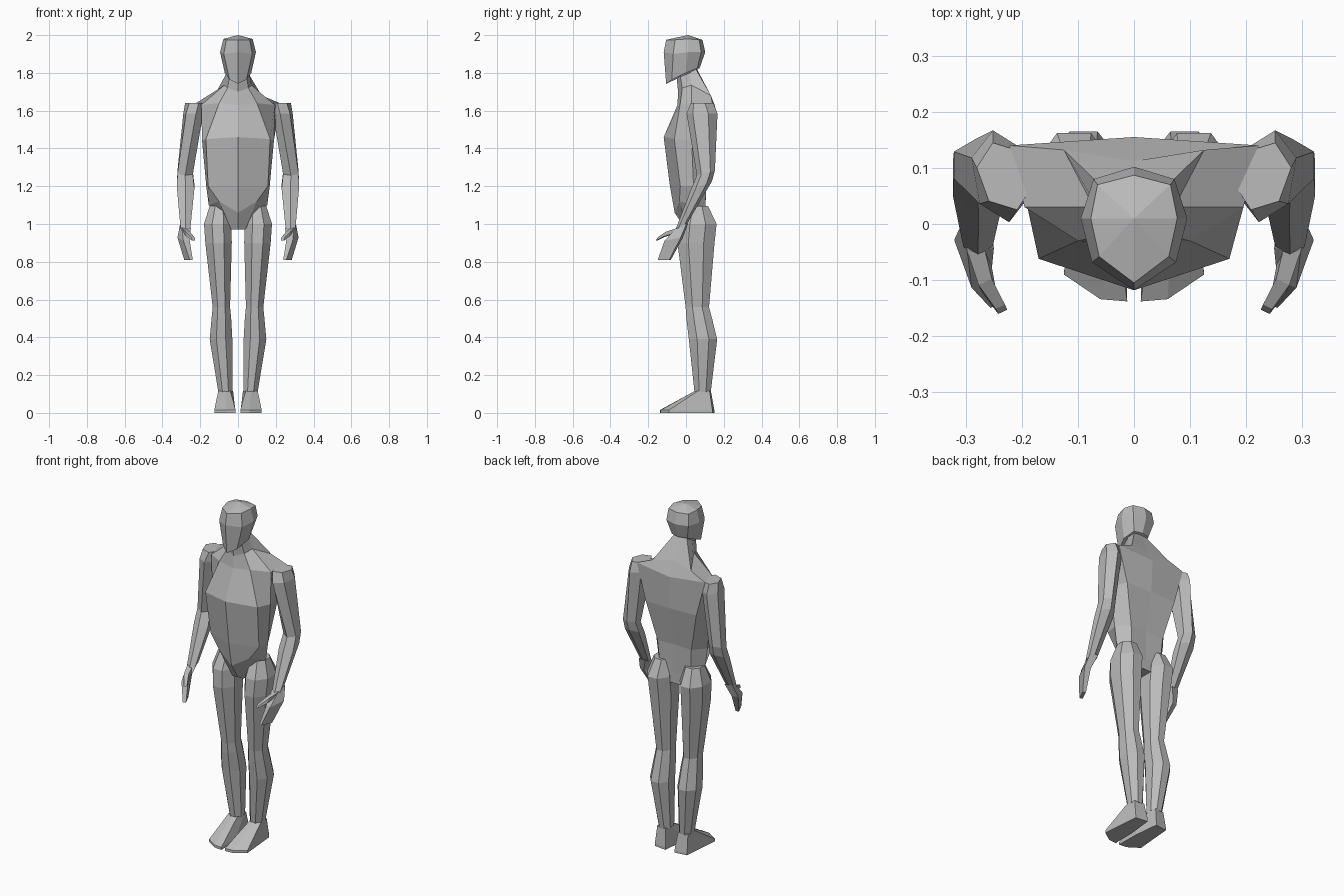
import bpy, bmesh, math
from mathutils import Matrix, Vector

grey = bpy.data.materials.new("plain grey")
grey.diffuse_color = (0.5, 0.5, 0.5, 1)


def loft(name, rings, mirror=False, apex=None):
    """Skin a list of equal-length point rings, capped at both ends."""
    bm = bmesh.new()
    loops = [[bm.verts.new(p) for p in r] for r in rings]
    n = len(loops[0])
    for a, b in zip(loops, loops[1:]):
        for i in range(n):
            bm.faces.new((a[i], a[(i + 1) % n], b[(i + 1) % n], b[i]))
    bm.faces.new(loops[0][::-1])
    if apex:
        tip = bm.verts.new(apex)
        for i in range(n):
            bm.faces.new((loops[-1][i], loops[-1][(i + 1) % n], tip))
    else:
        bm.faces.new(loops[-1])
    bmesh.ops.recalc_face_normals(bm, faces=bm.faces)
    mesh = bpy.data.meshes.new(name)
    bm.to_mesh(mesh)
    bm.free()
    mesh.materials.append(grey)
    ob = bpy.data.objects.new(name, mesh)
    bpy.context.collection.objects.link(ob)
    if mirror:
        ob.modifiers.new("mirror", "MIRROR").use_mirror_merge = False
    return ob


def whole(half):
    """Complete a symmetric ring from its x >= 0 half (front to back)."""
    return half + [(-x, y, z) for x, y, z in half[-2:0:-1]]


def oval(x, y, z, rx, ry, n=8, tilt=0, twist=0):
    """Flat-sided ring fitted to half sizes rx, ry; tilt about x, twist about z."""
    k = 1 / math.cos(math.pi / n)
    rot = Matrix.Rotation(math.radians(twist), 3, 'Z') @ Matrix.Rotation(math.radians(tilt), 3, 'X')
    pts = []
    for i in range(n):
        a = 2 * math.pi * (i + 0.5) / n
        pts.append(Vector((x, y, z)) + rot @ Vector((rx * k * math.cos(a), ry * k * math.sin(a), 0)))
    return pts


# Head: jaw, brow, crown
loft("head", [whole(h) for h in (
    [(0, -.105, 1.742), (.045, -.075, 1.765), (.07, 0, 1.80), (.05, .06, 1.825), (0, .072, 1.825)],
    [(0, -.118, 1.91), (.075, -.068, 1.90), (.095, .01, 1.91), (.072, .08, 1.91), (0, .102, 1.91)],
    [(0, -.105, 1.975), (.062, -.058, 1.975), (.077, .01, 1.98), (.065, .07, 1.975), (0, .087, 1.975)],
)], apex=(0, .01, 2.0))

# Torso and neck: crotch, hips, waist, chest, shoulders, neck base, neck top
loft("torso", [whole(h) for h in (
    [(0, 0, .97), (.035, 0, .97), (.04, .05, .97), (.035, .1, .97), (0, .1, .97)],
    [(0, -.06, 1.06), (.10, -.035, 1.12), (.155, .04, 1.10), (.10, .1, 1.06), (0, .1, 1.03)],
    [(0, -.085, 1.2), (.158, -.03, 1.2), (.168, .04, 1.2), (.11, .108, 1.2), (0, .1, 1.2)],
    [(0, -.118, 1.46), (.17, -.062, 1.45), (.19, .03, 1.44), (.165, .14, 1.43), (0, .145, 1.43)],
    [(0, -.045, 1.63), (.10, -.03, 1.64), (.195, .03, 1.63), (.222, .14, 1.64), (0, .155, 1.62)],
    [(0, -.042, 1.70), (.055, -.02, 1.72), (.072, .03, 1.735), (.125, .132, 1.68), (0, .112, 1.70)],
    [(0, -.05, 1.78), (.045, -.03, 1.78), (.06, .02, 1.80), (.042, .052, 1.82), (0, .058, 1.82)],
)])

# Arms: shoulder, above elbow, elbow, wrist
loft("arm", [
    oval(.23, .085, 1.64, .042, .055, 6, 0, -20),
    oval(.237, .085, 1.585, .046, .072, 6, 0, -10),
    oval(.28, .105, 1.27, .041, .043, 6, 15),
    oval(.277, .08, 1.20, .046, .055, 6, 25),
    oval(.278, -.025, .985, .026, .032, 6, 30),
], mirror=True)

# Hands: wrist, palm, finger tips
loft("hand", [
    oval(.278, -.02, .99, .024, .03, 4, 25, -10),
    oval(.288, -.065, .92, .018, .046, 4, 10, -20),
    oval(.262, -.115, .81, .009, .034, 4, 0, -25),
], mirror=True)
loft("thumb", [
    oval(.278, -.05, .965, .016, .022, 4, 45, -25),
    oval(.262, -.11, .945, .013, .015, 4, 60, -25),
    oval(.236, -.152, .92, .009, .01, 4, 60, -25),
], mirror=True)

# Legs: hip, buttock, thigh, knee, calf, ankle
loft("leg", [
    oval(.10, .062, 1.095, .05, .055),
    oval(.107, .062, 1.0, .073, .10),
    oval(.103, .053, .90, .07, .098),
    oval(.088, .06, .56, .046, .062),
    oval(.088, .07, .50, .052, .068),
    oval(.09, .09, .39, .06, .075),
    oval(.066, .088, .11, .038, .043),
], mirror=True)

# Feet: flat sole rising to the ankle
sole = [(.012, -.138), (.06, -.134), (.125, -.09), (.105, .14), (.03, .15), (.014, 0)]
ankle = [(.04, .05), (.07, .045), (.105, .062), (.10, .125), (.04, .132), (.026, .09)]
loft("foot", [
    [(x, y, 0) for x, y in sole],
    [(x, y, .015) for x, y in sole],
    [(x, y, .115) for x, y in ankle],
], mirror=True)
